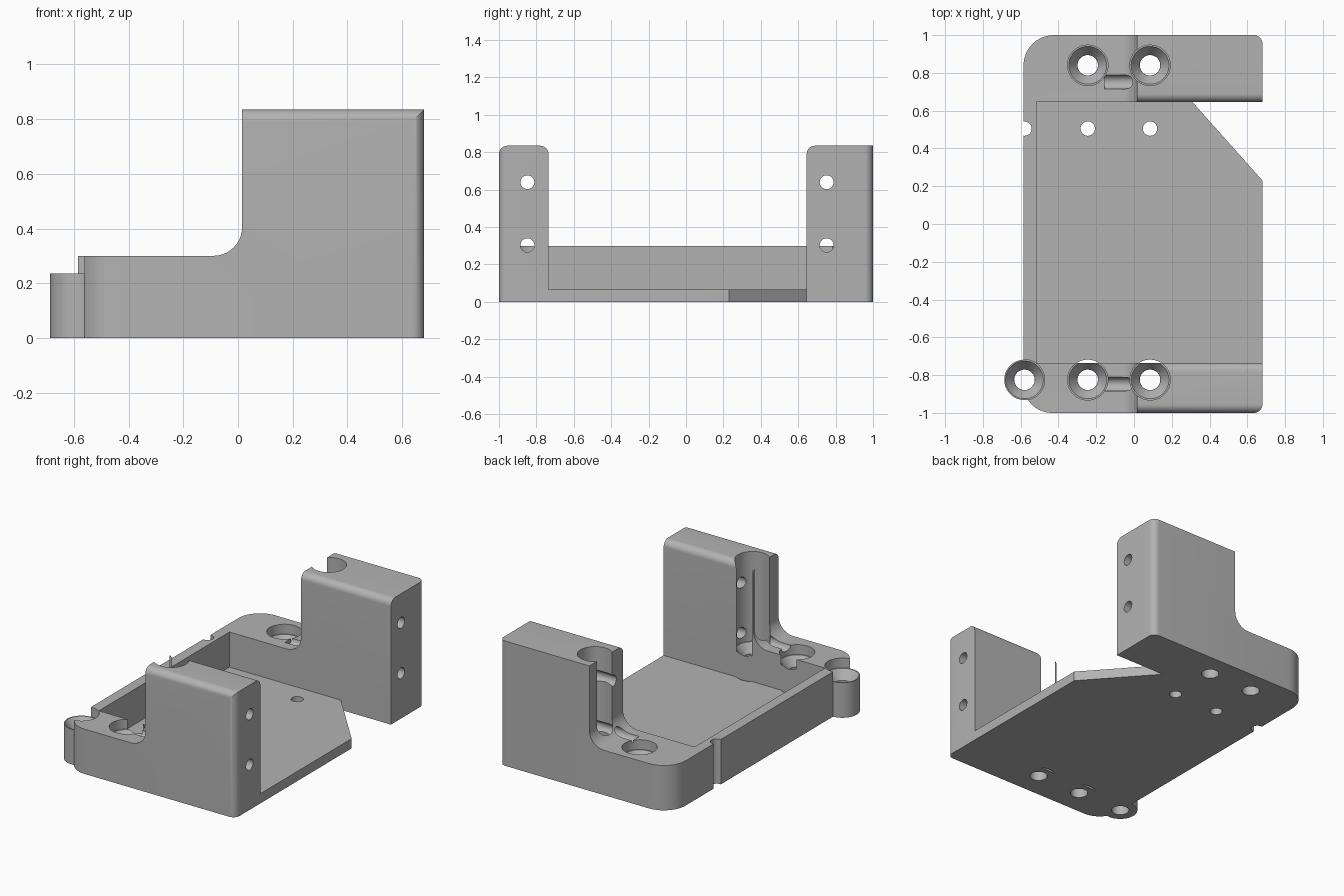
import bpy
import bmesh
from math import cos, sin, pi, asin, tan
from mathutils import Vector, Matrix

if "Cube" in bpy.data.objects:
    bpy.data.objects.remove(bpy.data.objects["Cube"])

grey = bpy.data.materials.new("plain grey")
grey.use_nodes = True
colour = (0.45, 0.45, 0.45, 1)
grey.diffuse_color = colour
grey.node_tree.nodes["Principled BSDF"].inputs["Base Color"].default_value = colour


def add_object(name, bm):
    bmesh.ops.recalc_face_normals(bm, faces=bm.faces[:])
    mesh = bpy.data.meshes.new(name)
    bm.to_mesh(mesh)
    bm.free()
    mesh.materials.append(grey)
    obj = bpy.data.objects.new(name, mesh)
    bpy.context.collection.objects.link(obj)
    return obj


def rounded(corners, steps=10):
    """Outline from (u, v, radius) corners, with arcs where radius > 0."""
    pts = []
    for i, (u, v, r) in enumerate(corners):
        p = Vector((u, v))
        if r == 0:
            pts.append(p)
            continue
        a = (Vector(corners[i - 1][:2]) - p).normalized()
        b = (Vector(corners[(i + 1) % len(corners)][:2]) - p).normalized()
        half = a.angle(b) / 2
        centre = p + (a + b).normalized() * r / sin(half)
        start = p + a * r / tan(half) - centre
        end = p + b * r / tan(half) - centre
        for k in range(steps + 1):
            t = k / steps
            sweep = pi - 2 * half
            pts.append(centre + (start * sin((1 - t) * sweep) + end * sin(t * sweep)) / sin(sweep))
    return pts


def prism(name, outline, axis, lo, hi):
    """Extrude a 2D outline along an axis."""
    place = {"x": lambda u, v, w: (w, u, v),
             "y": lambda u, v, w: (u, w, v),
             "z": lambda u, v, w: (u, v, w)}[axis]
    bm = bmesh.new()
    face = bm.faces.new([bm.verts.new(place(p[0], p[1], lo)) for p in outline])
    new = bmesh.ops.extrude_face_region(bm, geom=[face])["geom"]
    shift = Vector(place(0, 0, hi - lo))
    bmesh.ops.translate(bm, vec=shift, verts=[g for g in new if isinstance(g, bmesh.types.BMVert)])
    return add_object(name, bm)


def cylinder(name, x, y, lo, hi, r_lo, r_hi=None):
    bm = bmesh.new()
    bmesh.ops.create_cone(bm, cap_ends=True, segments=48, radius1=r_lo,
                          radius2=r_lo if r_hi is None else r_hi, depth=hi - lo,
                          matrix=Matrix.Translation((x, y, (lo + hi) / 2)))
    return add_object(name, bm)


def combine(target, tool, operation):
    mod = target.modifiers.new("combine", "BOOLEAN")
    mod.operation = operation
    mod.solver = "EXACT"
    mod.object = tool
    bpy.context.view_layer.objects.active = target
    bpy.ops.object.modifier_apply(modifier=mod.name)
    bpy.data.objects.remove(tool)


# Outer plan, stepped side profile and U-shaped cross-section
FRONT, BACK, TOP, RIM = -0.735, 0.645, 0.835, 0.235
body = prism("bracket_body", rounded([
    (-0.585, -1, 0.15), (0.68, -1, 0.045), (0.68, 0.23, 0), (0.31, BACK, 0),
    (0.68, BACK, 0), (0.68, 1, 0.045), (-0.585, 1, 0.16)]), "z", 0, 1)
combine(body, prism("step_profile", rounded([
    (-0.8, -0.1, 0), (0.8, -0.1, 0), (0.8, 1.2, 0), (0.015, 1.2, 0),
    (0.015, 0.3, 0.105), (-0.8, 0.3, 0)]), "y", -1.2, 1.2), "INTERSECT")
combine(body, prism("u_section", rounded([
    (-1, -0.1, 0), (1.2, -0.1, 0), (1.2, TOP, 0), (BACK, TOP, 0.045),
    (BACK, 0.065, 0), (FRONT, 0.065, 0), (FRONT, TOP, 0.045), (-1, TOP, 0.045)]),
    "x", -0.9, 0.9), "INTERSECT")

# Low side wall joining the two blocks
combine(body, prism("side_wall", [(-0.585, -0.78), (-0.515, -0.78), (-0.515, 0.7), (-0.585, 0.7)],
                    "z", 0, 0.3), "UNION")

# Screw wells, with the corner boss added after its well is cleared
BOSS = (-0.58, -0.825)
screws = [BOSS] + [(x, y) for x in (-0.245, 0.085) for y in (-0.825, 0.84)]
WELL = 0.107
for x, y in screws:
    combine(body, cylinder("well", x, y, RIM, 1.3, WELL), "DIFFERENCE")
combine(body, cylinder("corner_boss", *BOSS, 0, RIM, WELL), "UNION")
for x, y in screws:
    combine(body, cylinder("countersink", x, y, 0.175, 0.239, 0.055, 0.103), "DIFFERENCE")
    combine(body, cylinder("screw_hole", x, y, -0.1, 0.3, 0.054), "DIFFERENCE")

# Thin slits where the front wells overhang the floor
edge = asin((FRONT - BOSS[1]) / WELL)
for x in (-0.245, 0.085):
    arc = [edge + (pi - 2 * edge) * k / 12 for k in range(13)]
    combine(body, prism("slit", [(x + WELL * cos(a), BOSS[1] + WELL * sin(a)) for a in arc],
                        "z", -0.1, 0.1), "DIFFERENCE")

# Small vertical pin holes; the first one notches the side wall
for x in (-0.58, -0.245, 0.085):
    combine(body, cylinder("pin_hole", x, 0.505, -0.1, 0.5, 0.038), "DIFFERENCE")

# Horizontal bores through the towers
for y in (-0.848, 0.752):
    for z in (0.303, 0.64):
        ring = [(y + 0.037 * cos(2 * pi * k / 32), z + 0.037 * sin(2 * pi * k / 32))
                for k in range(32)]
        combine(body, prism("bore", ring, "x", -0.155, 0.8), "DIFFERENCE")

# Smooth rounds, sharp edges
bpy.ops.object.select_all(action="DESELECT")
body.select_set(True)
bpy.context.view_layer.objects.active = body
bpy.ops.object.shade_smooth_by_angle(angle=pi / 6)
